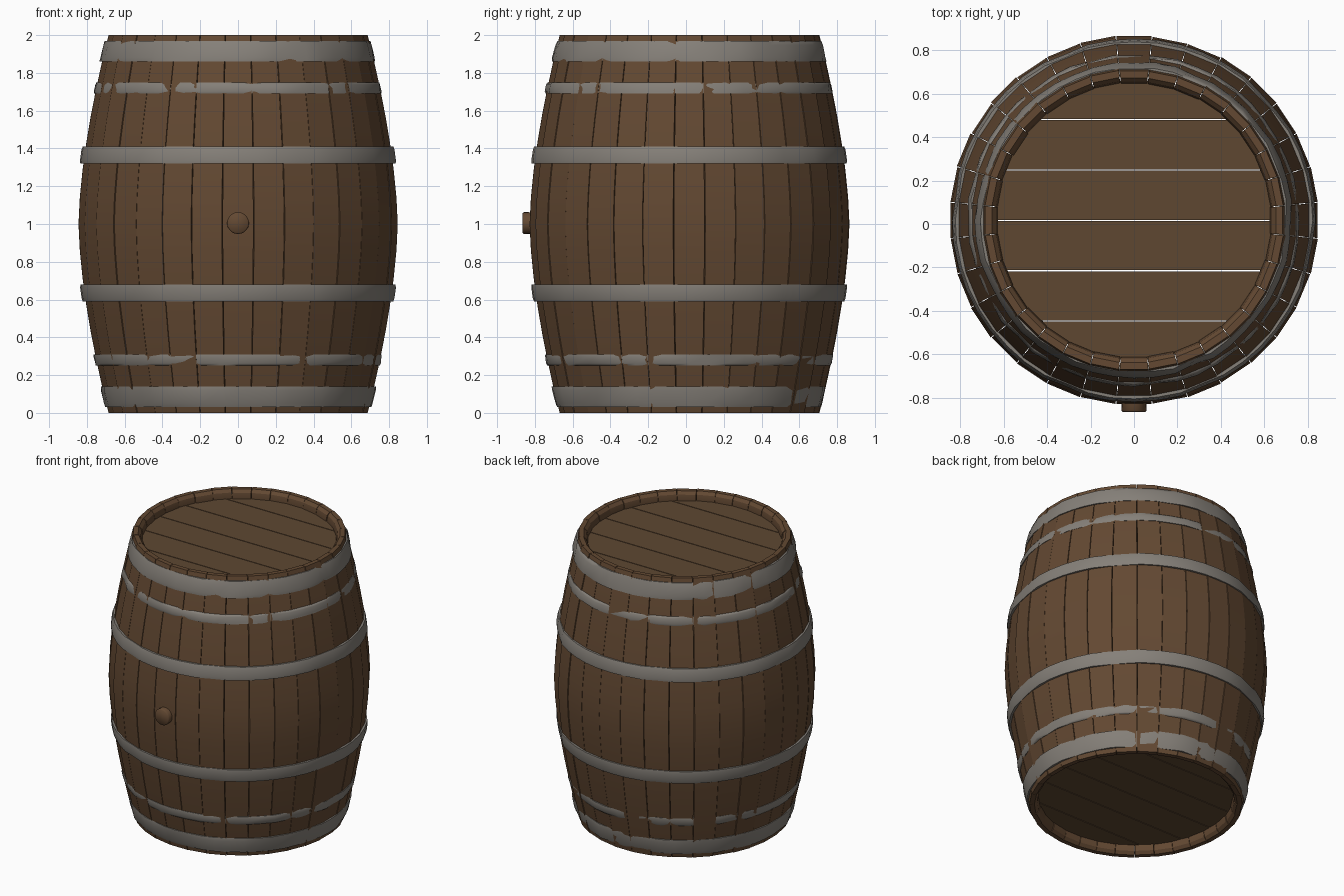
import bpy, bmesh, math, random

if "Cube" in bpy.data.objects:
    bpy.data.objects.remove(bpy.data.objects["Cube"])

random.seed(7)
CY = 0.017          # barrel axis, shifted back to balance the bung
STAVES = 32


def material(name, rgb):
    m = bpy.data.materials.new(name)
    m.diffuse_color = (*rgb, 1)
    m.use_nodes = True
    m.node_tree.nodes["Principled BSDF"].inputs["Base Color"].default_value = m.diffuse_color
    return m


WOOD = material("stave wood", (0.125, 0.066, 0.032))
LID = material("lid wood", (0.112, 0.064, 0.031))
METAL = material("hoop metal", (0.235, 0.215, 0.19))


def finish(bm, name, mat, angle):
    bmesh.ops.recalc_face_normals(bm, faces=bm.faces)
    me = bpy.data.meshes.new(name)
    bm.to_mesh(me)
    bm.free()
    me.materials.append(mat)
    ob = bpy.data.objects.new(name, me)
    bpy.context.collection.objects.link(ob)
    bpy.ops.object.select_all(action='DESELECT')
    ob.select_set(True)
    bpy.context.view_layer.objects.active = ob
    bpy.ops.object.shade_smooth_by_angle(angle=math.radians(angle))
    return ob


def belly(z):
    """Outer barrel radius at height z."""
    return 0.85 - 0.16 * abs(z - 1) ** 1.6


def polar(r, a, z):
    return (r * math.sin(a), CY - r * math.cos(a), z)


# Staves: closed side profile swept across one narrow wedge each
outer = [(belly(i / 7), i / 7) for i in range(15)]
top_rim = [(0.658, 2.0), (0.64, 1.98), (0.63, 1.93)]
inner = [(belly(z) - 0.07, z) for z in (1.85, 1.5, 1.0, 0.5, 0.15)]
bottom_rim = [(r, 2 - z) for r, z in reversed(top_rim)]
profile = outer + top_rim + inner + bottom_rim

bm = bmesh.new()
half = math.pi / STAVES - 0.0022
for i in range(STAVES):
    a = i * math.tau / STAVES
    off = random.uniform(-0.003, 0.003)
    sides = []
    for s in (-half, half):
        sides.append([bm.verts.new(polar(r + off, a + s, z)) for r, z in profile])
    left, right = sides
    n = len(profile)
    for k in range(n):
        j = (k + 1) % n
        bm.faces.new((left[k], right[k], right[j], left[j]))
    bm.faces.new(left)
    bm.faces.new(right[::-1])
finish(bm, "staves", WOOD, 30)


# Hoops: bulged band following the belly, uneven so worn ones sink into the wood
def hoop(name, z0, z1, proud, rough, dents=()):
    bm = bmesh.new()
    segs = 48
    rings = []
    for i in range(segs):
        a = i * math.tau / segs
        wob = random.uniform(-rough, rough)
        for d in dents:
            gap = abs((a - d + math.pi) % math.tau - math.pi)
            if gap < 0.09:
                wob -= 0.009
        ring = []
        for t, bulge in ((0, -0.03), (0, 0), (0.2, 0.004), (0.8, 0.004), (1, 0), (1, -0.03)):
            z = z0 + t * (z1 - z0)
            r = belly(z) + proud + bulge + wob
            if bulge >= 0:
                r += random.uniform(-rough, rough) * 0.5
            ring.append(bm.verts.new(polar(r, a, z)))
        rings.append(ring)
    for i in range(segs):
        p, q = rings[i], rings[(i + 1) % segs]
        for k in range(6):
            j = (k + 1) % 6
            bm.faces.new((p[k], q[k], q[j], p[j]))
    finish(bm, name, METAL, 60)


dents = (-0.43, 0.4, 1.35, 2.3, 3.5, 4.6)
for label, flip in (("lower", False), ("upper", True)):
    for part, lo, hi, proud, rough, dd in (
            ("end_hoop", 0.03, 0.14, 0.003, 0.006, ()),
            ("thin_hoop", 0.25, 0.31, -0.001, 0.006, ()),
            ("belly_hoop", 0.59, 0.68, 0.010, 0.001, dents)):
        if flip:
            lo, hi = 2 - hi, 2 - lo
        hoop(f"{label}_{part}", lo, hi, proud, rough, dd)


# Lids: planks cut from a disc, with thin gaps between them
def lid(name, z0, z1):
    bm = bmesh.new()
    R, w, gap = 0.645, 0.232, 0.0025
    for k in range(-3, 3):
        a = max(k * w + gap, -R + 0.001)
        b = min((k + 1) * w - gap, R - 0.001)
        t0, t1 = math.asin(a / R), math.asin(b / R)
        arc = [t0 + (t1 - t0) * i / 8 for i in range(9)]
        pts = [(R * math.cos(t), R * math.sin(t)) for t in arc]
        pts += [(-x, y) for x, y in reversed(pts)]
        low = [bm.verts.new((x, y + CY, z0)) for x, y in pts]
        high = [bm.verts.new((x, y + CY, z1)) for x, y in pts]
        bm.faces.new(low[::-1])
        bm.faces.new(high)
        for i in range(len(pts)):
            j = (i + 1) % len(pts)
            bm.faces.new((low[i], low[j], high[j], high[i]))
    finish(bm, name, LID, 30)


lid("top_lid", 1.90, 1.94)
lid("bottom_lid", 0.06, 0.10)

# Bung: short plug with a slightly rounded face, on the front
bm = bmesh.new()
steps = ((0.056, -0.79), (0.058, -0.858), (0.052, -0.865))
rings = []
for r, y in steps:
    rings.append([bm.verts.new((r * math.cos(i * math.tau / 20), y,
                                1.005 + r * math.sin(i * math.tau / 20))) for i in range(20)])
for p, q in zip(rings, rings[1:]):
    for i in range(20):
        j = (i + 1) % 20
        bm.faces.new((p[i], p[j], q[j], q[i]))
bm.faces.new(rings[0])
bm.faces.new(rings[-1])
finish(bm, "bung", WOOD, 60)
